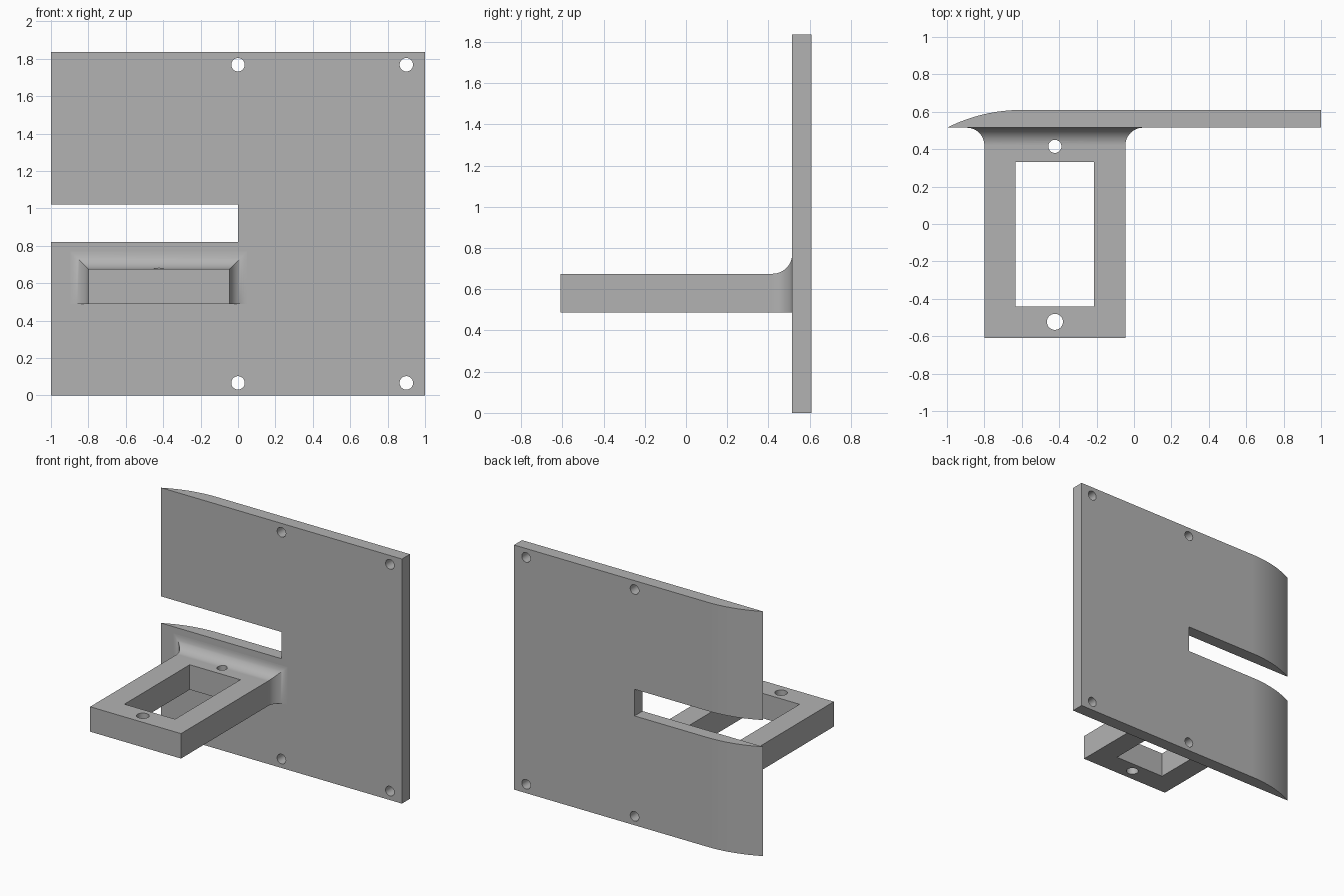
import bpy, bmesh
from math import sin, cos, pi, asin

if "Cube" in bpy.data.objects:
    bpy.data.objects.remove(bpy.data.objects["Cube"])

grey = bpy.data.materials.new("plain grey")
grey.use_nodes = True
grey.diffuse_color = (0.45, 0.45, 0.45, 1)
grey.node_tree.nodes["Principled BSDF"].inputs["Base Color"].default_value = (0.45, 0.45, 0.45, 1)


def loft(name, rings):
    """Skin a list of matching rings and cap both ends."""
    bm = bmesh.new()
    loops = [[bm.verts.new(p) for p in ring] for ring in rings]
    n = len(loops[0])
    for a, b in zip(loops, loops[1:]):
        for i in range(n):
            j = (i + 1) % n
            bm.faces.new((a[i], a[j], b[j], b[i]))
    bm.faces.new(loops[0])
    bm.faces.new(loops[-1])
    bmesh.ops.recalc_face_normals(bm, faces=bm.faces)
    mesh = bpy.data.meshes.new(name)
    bm.to_mesh(mesh)
    bm.free()
    mesh.materials.append(grey)
    ob = bpy.data.objects.new(name, mesh)
    bpy.context.collection.objects.link(ob)
    return ob


def prism(name, outline, lo, hi, axis):
    """Extrude an outline along z (outline in x, y) or y (outline in x, z)."""
    def place(u, v, d):
        return (u, v, d) if axis == "z" else (u, d, v)
    return loft(name, [[place(u, v, d) for u, v in outline] for d in (lo, hi)])


def rect(x0, x1, v0, v1):
    return [(x0, v0), (x1, v0), (x1, v1), (x0, v1)]


def circle(x, v, r, n=32):
    return [(x + r * cos(2 * pi * i / n), v + r * sin(2 * pi * i / n)) for i in range(n)]


def finish(ob, cutters):
    """Cut the openings, then smooth the rounded faces only."""
    bpy.ops.object.select_all(action="DESELECT")
    bpy.context.view_layer.objects.active = ob
    ob.select_set(True)
    for cutter in cutters:
        cutter.hide_render = True
        mod = ob.modifiers.new("cut", "BOOLEAN")
        mod.operation = "DIFFERENCE"
        mod.solver = "EXACT"
        mod.object = cutter
        bpy.ops.object.modifier_apply(modifier=mod.name)
        bpy.data.objects.remove(cutter)
    bpy.ops.object.shade_smooth_by_angle(angle=pi / 6)
    ob.modifiers.new("even normals", "WEIGHTED_NORMAL").keep_sharp = True


FRONT, BACK, HEIGHT = 0.515, 0.61, 1.835

# Upright plate with one side curving to a thin edge
run, drop = 0.4, BACK - FRONT
radius = (run ** 2 + drop ** 2) / (2 * drop)
sweep = asin(run / radius)
curve = [(-0.6 - radius * sin(sweep * i / 12),
          BACK - radius * (1 - cos(sweep * i / 12))) for i in range(13)]
plate = prism("upright_plate", [(1, FRONT), (1, BACK)] + curve, 0, HEIGHT, "z")

# Side slot and four screw holes
cuts = [prism("slot_cutter", rect(-1.2, 0, 0.82, 1.02), 0.3, 0.8, "y")]
for x in (0, 0.9):
    for z in (0.067, 1.768):
        cuts.append(prism("screw_cutter", circle(x, z, 0.036), 0.3, 0.8, "y"))
finish(plate, cuts)

# Arm flaring into the plate at its top and sides
X0, X1, Z0, Z1, FILLET = -0.80, -0.046, 0.488, 0.675, 0.095


def section(y, e):
    return [(x, y, z) for x, z in rect(X0 - e, X1 + e, Z0, Z1 + e)]


rings = [section(-BACK, 0)]
for i in range(13):
    a = pi / 2 * i / 12
    rings.append(section(FRONT - FILLET * (1 - sin(a)), FILLET * (1 - cos(a))))
rings.append(section(FRONT + 0.005, FILLET))
arm = loft("bracket_arm", rings)

# Arm window and two mounting holes
mid = (X0 + X1) / 2
finish(arm, [prism("window_cutter", rect(mid - 0.21, mid + 0.21, -0.442, 0.332), 0.2, 1, "z"),
             prism("rear_hole_cutter", circle(mid, 0.415, 0.035), 0.2, 1, "z"),
             prism("front_hole_cutter", circle(mid, -0.523, 0.043), 0.2, 1, "z")])
